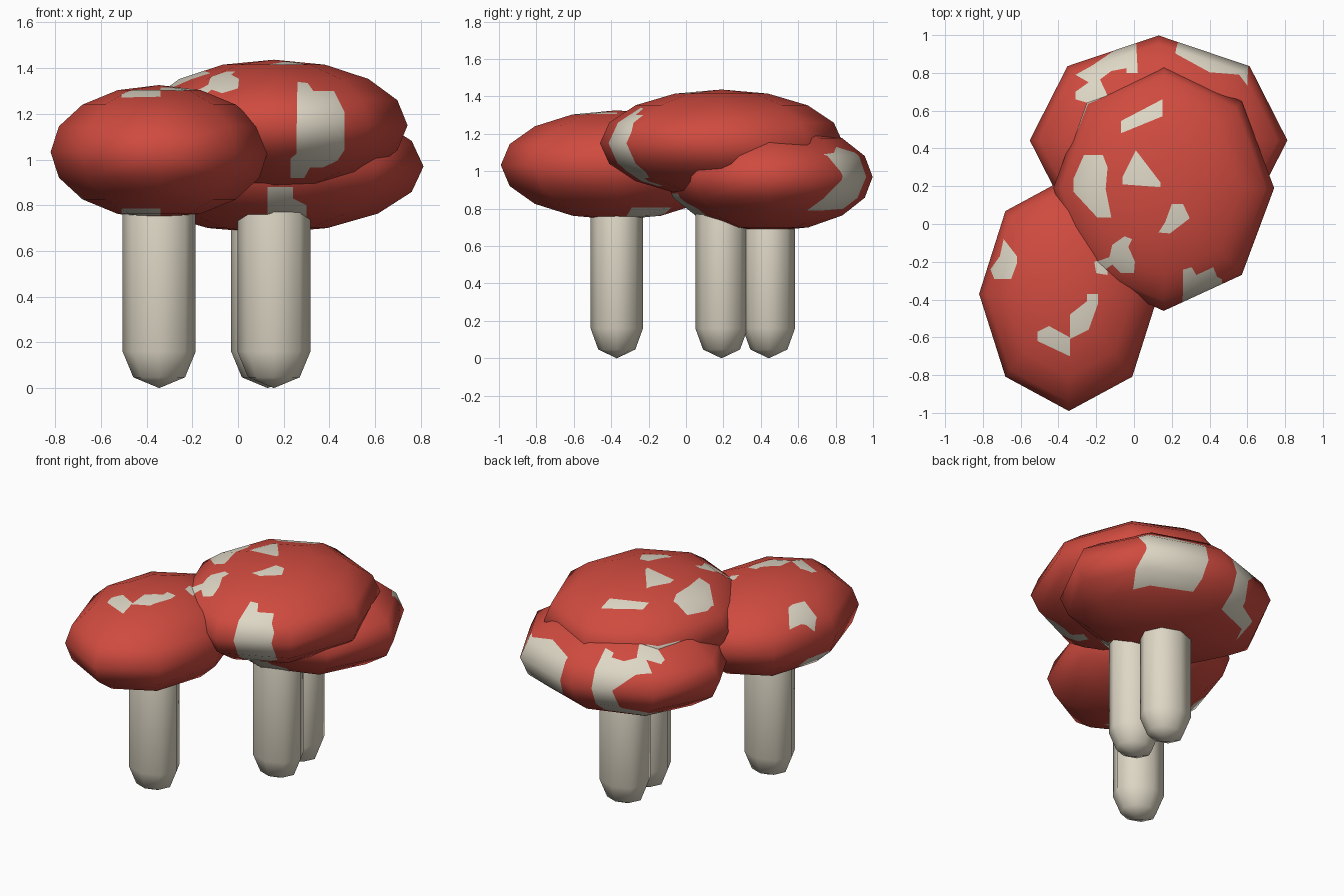
import bpy, bmesh, math
from mathutils import Vector

if "Cube" in bpy.data.objects:
    bpy.data.objects.remove(bpy.data.objects["Cube"])


def material(name, rgb):
    m = bpy.data.materials.new(name)
    m.diffuse_color = (*rgb, 1)
    m.use_nodes = True
    m.node_tree.nodes["Principled BSDF"].inputs["Base Color"].default_value = m.diffuse_color
    return m


RED = material("cap red", (0.63, 0.07, 0.05))
CREAM = material("cream", (0.73, 0.68, 0.56))

# view name: (horizontal axis, vertical axis, direction the painted side faces)
VIEWS = {"top": (0, 1, Vector((0, 0, 1))), "front": (0, 2, Vector((0, -1, 0))),
         "back": (0, 2, Vector((0, 1, 0))), "left": (1, 2, Vector((-1, 0, 0))),
         "right": (1, 2, Vector((1, 0, 0)))}


def inside(u, v, poly):
    hit = False
    for (x1, y1), (x2, y2) in zip(poly, poly[1:] + poly[:1]):
        if (y1 > v) != (y2 > v) and u < x1 + (v - y1) * (x2 - x1) / (y2 - y1):
            hit = not hit
    return hit


def paint_spot(bm, centre, view, poly):
    """Cut the outline of a spot into the faces on one side and colour it."""
    a, b, facing = VIEWS[view]
    us, vs = [p[0] for p in poly], [p[1] for p in poly]

    def near(f):
        fu, fv = [q.co[a] for q in f.verts], [q.co[b] for q in f.verts]
        return ((f.calc_center_median() - centre).dot(facing) > 0
                and max(fu) > min(us) and min(fu) < max(us)
                and max(fv) > min(vs) and min(fv) < max(vs))

    for p, q in zip(poly, poly[1:] + poly[:1]):
        start, along = Vector((0, 0, 0)), Vector((0, 0, 0))
        start[a], start[b] = p
        along[a], along[b] = q[0] - p[0], q[1] - p[1]
        faces = [f for f in bm.faces if near(f)]
        edges = {e for f in faces for e in f.edges}
        verts = {w for f in faces for w in f.verts}
        bmesh.ops.bisect_plane(bm, geom=faces + list(edges) + list(verts), dist=1e-5,
                               plane_co=start, plane_no=along.cross(facing).normalized())
    for f in bm.faces:
        c = f.calc_center_median()
        if (c - centre).dot(facing) > 0 and inside(c[a], c[b], poly):
            f.material_index = 1


def finish(name, bm, mats):
    me = bpy.data.meshes.new(name)
    for f in bm.faces:
        f.smooth = True
    bm.to_mesh(me)
    bm.free()
    for m in mats:
        me.materials.append(m)
    ob = bpy.data.objects.new(name, me)
    bpy.context.collection.objects.link(ob)
    return me


def cap(name, centre, radii, spots):
    c = Vector(centre)
    bm = bmesh.new()
    bmesh.ops.create_uvsphere(bm, u_segments=8, v_segments=8, radius=1)
    for v in bm.verts:
        v.co = c + Vector([v.co[i] * radii[i] for i in range(3)])
    for view, poly in spots:
        paint_spot(bm, c, view, poly)
    me = finish(name, bm, (RED, CREAM))
    # round shading that ignores the spot cuts
    me.normals_split_custom_set_from_vertices(
        [Vector([(v.co[i] - c[i]) / radii[i] ** 2 for i in range(3)]).normalized()
         for v in me.vertices])


def stem(name, x, y, top):
    """Eight-sided stem with rounded ends, its top hidden in the cap."""
    bm = bmesh.new()
    rings = []
    for r, z in ((0.707, 0.047), (1, 0.16), (1, top - 0.16), (0.707, top - 0.047)):
        rings.append([bm.verts.new((x + 0.16 * r * math.cos(k * math.pi / 4),
                                    y + 0.14 * r * math.sin(k * math.pi / 4), z))
                      for k in range(8)])
    low, high = bm.verts.new((x, y, 0)), bm.verts.new((x, y, top))
    for k in range(8):
        n = (k + 1) % 8
        bm.faces.new((low, rings[0][n], rings[0][k]))
        bm.faces.new((high, rings[-1][k], rings[-1][n]))
        for r1, r2 in zip(rings, rings[1:]):
            bm.faces.new((r1[k], r1[n], r2[n], r2[k]))
    finish(name, bm, (CREAM,))


# front left mushroom
cap("left_cap", (-0.345, -0.37, 1.033), (0.475, 0.62, 0.293), [
    ("top", [(-.69, -.08), (-.62, -.17), (-.62, -.21), (-.65, -.29), (-.74, -.29),
             (-.76, -.24), (-.71, -.17)]),
    ("top", [(-.25, -.37), (-.19, -.37), (-.19, -.42), (-.24, -.56), (-.34, -.61),
             (-.34, -.48), (-.25, -.41)]),
    ("top", [(-.34, -.60), (-.34, -.70), (-.51, -.62), (-.51, -.57), (-.45, -.54)]),
    ("top", [(-.21, -.20), (-.14, -.18), (-.14, -.27), (-.20, -.26)]),
    ("left", [(-.39, .82), (-.22, .84), (-.21, .92), (-.36, .93)]),
    ("front", [(-.51, .755), (-.34, .755), (-.34, .785), (-.51, .785)]),
    ("right", [(-.29, .805), (-.08, .805), (-.11, .775), (-.20, .745), (-.33, .74)]),
])
stem("left_stem", -0.345, -0.37, 1.03)

# tall middle mushroom
cap("middle_cap", (0.157, 0.19, 1.15), (0.585, 0.65, 0.287), [
    ("top", [(.15, .66), (.15, .57), (-.07, .48), (-.07, .545)]),
    ("top", [(.01, .39), (.14, .22), (.14, .195), (-.06, .21), (-.06, .25)]),
    ("top", [(-.265, .365), (-.165, .365), (-.14, .30), (-.15, .185), (-.12, .035),
             (-.195, .035), (-.32, .17), (-.32, .24)]),
    ("top", [(.20, .105), (.26, .105), (.295, .03), (.19, -.05), (.13, -.045), (.165, .01)]),
    ("top", [(-.05, -.065), (-.01, -.08), (-.03, -.12), (.005, -.20), (0, -.26), (-.07, -.26),
             (-.115, -.215), (-.18, -.26), (-.20, -.20), (-.13, -.175), (-.115, -.11)]),
    ("front", [(.26, 1.34), (.305, 1.335), (.33, 1.30), (.42, 1.30), (.465, 1.21),
               (.465, 1.04), (.435, .995), (.37, .965), (.315, .965), (.29, .92),
               (.23, .92), (.23, 1.005), (.255, 1.025)]),
    ("back", [(-.30, 1.10), (-.18, 1.10), (-.18, 1.20), (-.30, 1.19)]),
])
stem("middle_stem", 0.157, 0.19, 1.15)

# low back mushroom
cap("back_cap", (0.13, 0.443, 0.97), (0.682, 0.555, 0.292), [
    ("back", [(.22, 1.10), (.40, 1.13), (.60, 1.09), (.61, .86), (.55, .79), (.25, .80)]),
    ("top", [(-.31, .79), (-.22, .84), (-.11, .915), (-.11, .99), (.01, .99), (.02, .80),
             (-.04, .80), (-.04, .825), (-.12, .81), (-.18, .765), (-.14, .68),
             (-.24, .64), (-.31, .66), (-.31, .70), (-.24, .75)]),
    ("back", [(.01, .98), (.01, .78), (-.28, .77), (-.26, .82), (-.13, .84), (-.11, .98)]),
    ("front", [(.13, .88), (.24, .88), (.24, .83), (.30, .80), (.30, .74), (.13, .74)]),
])
stem("back_stem", 0.13, 0.443, 0.97)
